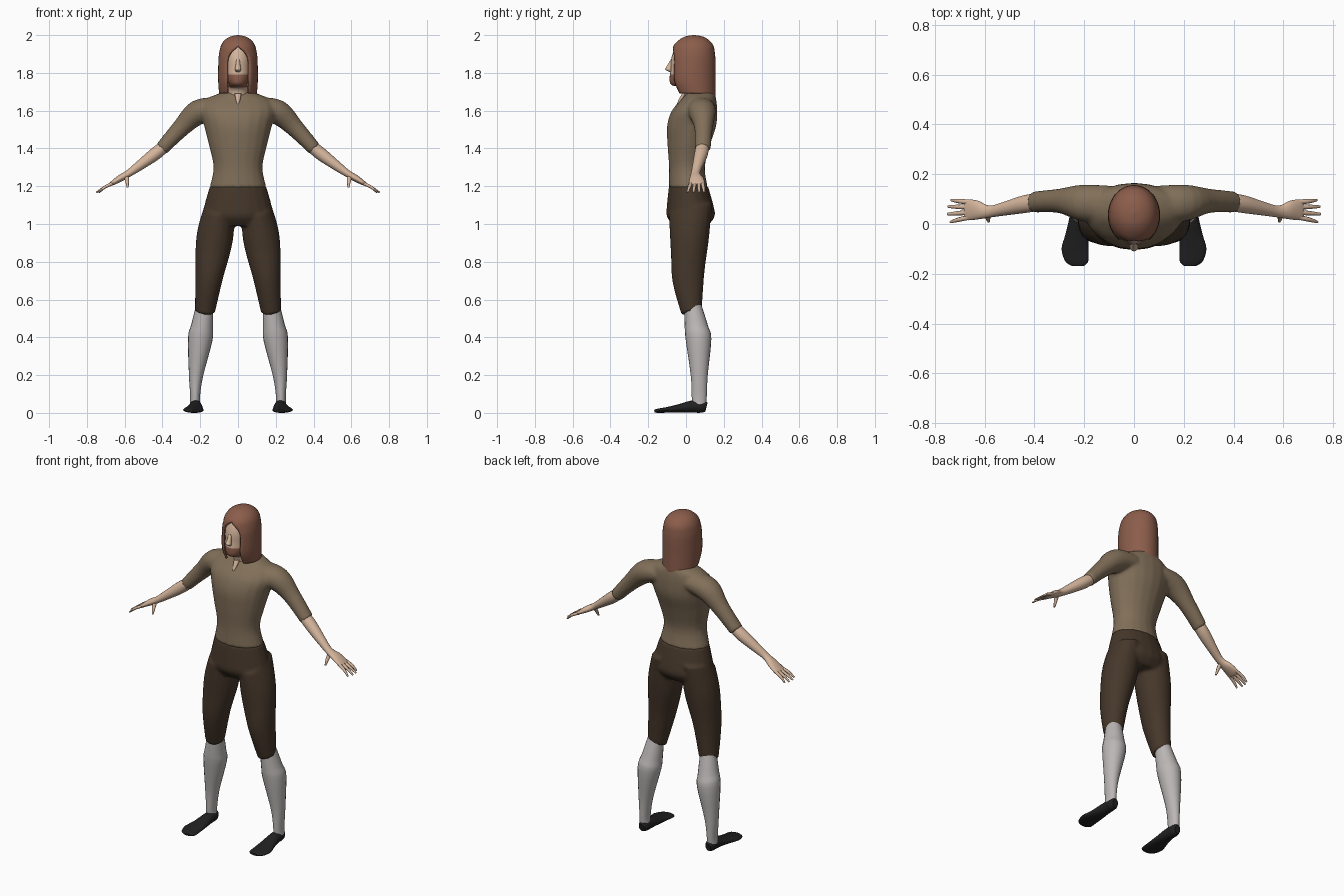
import bpy, bmesh, math
from mathutils import Vector

cube = bpy.data.objects.get("Cube")
if cube:
    bpy.data.objects.remove(cube)


def material(name, rgb):
    mat = bpy.data.materials.new(name)
    mat.use_nodes = True
    mat.diffuse_color = (*rgb, 1)
    mat.node_tree.nodes["Principled BSDF"].inputs["Base Color"].default_value = (*rgb, 1)
    return mat


skin = material("skin", (.66, .46, .33))
hair_brown = material("hair_brown", (.26, .11, .07))
shirt_tan = material("shirt_tan", (.22, .16, .1))
trouser_brown = material("trouser_brown", (.06, .038, .023))
sock_grey = material("sock_grey", (.5, .47, .47))
shoe_black = material("shoe_black", (.015, .015, .016))

DEPTH = Vector((0, 1, 0))
SLANT = Vector((0, 1, .3))
ACROSS = Vector((1, 0, 0))


def smooth_rows(rows, steps=4):
    """Pass a smooth spline through the rows of numbers."""
    out = []
    last = len(rows) - 1
    for i in range(last):
        quad = [rows[max(i - 1, 0)], rows[i], rows[i + 1], rows[min(i + 2, last)]]
        for s in range(steps):
            t = s / steps
            out.append([b + t / 2 * (c - a + t * (2*a - 5*b + 4*c - d + t * (3*(b - c) + d - a)))
                        for a, b, c, d in zip(*quad)])
    return out + [list(rows[-1])]


def loft(bm, rows, axis=DEPTH, side=1, sides=20):
    """Closed tube through rows of x, y, z, half width, half size along axis."""
    rows = smooth_rows(rows)
    centres = [Vector(r[:3]) for r in rows]
    rings = []
    for i, row in enumerate(rows):
        tangent = centres[min(i + 1, len(rows) - 1)] - centres[max(i - 1, 0)]
        width = tangent.cross(axis).normalized()
        ring = []
        for k in range(sides):
            a = math.tau * k / sides
            p = centres[i] + width * row[3] * math.cos(a) + axis * row[4] * math.sin(a)
            ring.append(bm.verts.new((p.x * side, p.y, max(p.z, 0))))
        rings.append(ring)
    for lower, upper in zip(rings, rings[1:]):
        for k in range(sides):
            n = (k + 1) % sides
            bm.faces.new((lower[k], lower[n], upper[n], upper[k]))
    bm.faces.new(rings[0])
    bm.faces.new(rings[-1])


def finish(name, bm, *mats):
    bmesh.ops.recalc_face_normals(bm, faces=bm.faces)
    mesh = bpy.data.meshes.new(name)
    bm.to_mesh(mesh)
    bm.free()
    obj = bpy.data.objects.new(name, mesh)
    bpy.context.collection.objects.link(obj)
    for mat in mats:
        mesh.materials.append(mat)
    bpy.ops.object.select_all(action='DESELECT')
    obj.select_set(True)
    bpy.context.view_layer.objects.active = obj
    bpy.ops.object.shade_smooth_by_angle(angle=math.radians(50))
    return obj


def fuse(obj):
    """Merge overlapping tubes into one continuous garment."""
    remesh = obj.modifiers.new("fuse", 'REMESH')
    remesh.mode = 'VOXEL'
    remesh.voxel_size = .009
    remesh.use_smooth_shade = True
    relax = obj.modifiers.new("relax", 'SMOOTH')
    relax.factor = .5
    relax.iterations = 5


# Shirt: torso and two sleeves
torso = [(0, .012, 1.19, .152, .104), (0, .005, 1.3, .13, .095), (0, .015, 1.42, .155, .113),
         (0, .03, 1.52, .18, .13), (0, .045, 1.6, .2, .12), (0, .068, 1.66, .17, .092),
         (0, .08, 1.7, .075, .07)]
sleeve = [(.1, .08, 1.615, .055, .075), (.21, .085, 1.592, .066, .073),
          (.3, .093, 1.51, .049, .049), (.405, .088, 1.397, .037, .043)]
bm = bmesh.new()
loft(bm, torso)
for side in (1, -1):
    loft(bm, sleeve, side=side)
fuse(finish("shirt", bm, shirt_tan))

# Trousers: hips and two legs
hips = [(0, .013, 1.2, .15, .104), (0, .022, 1.1, .178, .123), (0, .025, 1.04, .188, .127),
        (0, .025, .99, .17, .09)]
leg = [(.1, .025, 1.08, .08, .115), (.115, .022, .98, .095, .108), (.13, .02, .88, .095, .1),
       (.153, .013, .72, .074, .085), (.175, .03, .535, .053, .054)]
bm = bmesh.new()
loft(bm, hips)
for side in (1, -1):
    loft(bm, leg, SLANT, side)
fuse(finish("trousers", bm, trouser_brown))

# Socks, shoes and bare arms on both sides
sock = [(.175, .035, .58, .044, .044), (.19, .055, .46, .058, .062), (.2, .066, .39, .065, .068),
        (.222, .07, .2, .038, .045), (.227, .07, .09, .026, .04), (.227, .07, .04, .028, .036)]
shoe = [(.225, .108, .03, .024, .018), (.225, .085, .034, .033, .03), (.225, .03, .033, .032, .034),
        (.23, -.04, .023, .022, .045), (.237, -.1, .016, .015, .054), (.23, -.15, .011, .011, .046),
        (.226, -.168, .01, .006, .025)]
forearm = [(.38, .088, 1.418, .031, .035), (.44, .08, 1.37, .034, .036), (.52, .062, 1.31, .026, .028),
           (.58, .05, 1.267, .019, .024), (.625, .056, 1.241, .018, .037),
           (.665, .057, 1.216, .012, .042), (.68, .057, 1.207, .007, .036)]
thumb = [(.592, .045, 1.258, .014, .014), (.587, .025, 1.225, .01, .01), (.584, .01, 1.194, .005, .005)]
fingers = [(.088, .096, .735), (.068, .07, .748), (.047, .04, .75), (.027, .008, .738)]

for side, label in ((1, "left"), (-1, "right")):
    for part, rows, axis, mat in (("sock", sock, DEPTH, sock_grey), ("shoe", shoe, ACROSS, shoe_black)):
        bm = bmesh.new()
        loft(bm, rows, axis, side)
        finish(f"{label}_{part}", bm, mat)
    bm = bmesh.new()
    loft(bm, forearm, side=side)
    loft(bm, thumb, side=side, sides=10)
    for base, tip, reach in fingers:
        loft(bm, [(.66, base, 1.217, .009, .01), (.705, (base + tip) / 2, 1.195, .008, .009),
                  (reach, tip, 1.167, .004, .005)], side=side, sides=8)
    finish(f"{label}_forearm_and_hand", bm, skin)

# Head and neck, with the beard coloured by height
head = [(0, .05, 1.64, .055, .055), (0, .04, 1.715, .053, .055), (0, 0, 1.735, .046, .075),
        (0, 0, 1.765, .061, .087), (0, .015, 1.82, .07, .096), (0, .02, 1.88, .072, .097),
        (0, .03, 1.94, .064, .083), (0, .035, 1.97, .03, .05)]
bm = bmesh.new()
loft(bm, head, sides=28)
obj = finish("head", bm, skin, hair_brown)
for face in obj.data.polygons:
    if 1.725 < face.center.z < 1.797 and face.center.y < 0:
        face.material_index = 1

# Nose and the open neck of the shirt
nose = [(0, -.073, 1.87, .009, .008), (0, -.086, 1.835, .013, .016),
        (0, -.092, 1.818, .017, .018), (0, -.08, 1.806, .011, .01)]
neck_opening = [(0, -.01, 1.69, .018, .012), (0, -.03, 1.655, .011, .01), (0, -.045, 1.63, .003, .006)]
for name, rows in (("nose", nose), ("neck_opening", neck_opening)):
    bm = bmesh.new()
    loft(bm, rows, sides=12)
    finish(name, bm, skin)

# Long hair: shell with an arched gap for the face (height, y, half width, half depth, gap)
hair = [(1.69, .052, .1, .105, .058), (1.76, .036, .105, .12, .06), (1.86, .036, .104, .12, .06),
        (1.905, .038, .1, .115, .043), (1.945, .04, .09, .105, 0), (1.975, .042, .069, .078, 0),
        (1.993, .042, .038, .045, 0), (2, .042, .004, .005, 0)]
bm = bmesh.new()
rings = []
count = 32
for level, (z, y, wide, deep, gap) in enumerate(smooth_rows(hair)):
    start = math.asin(min(max(gap / wide, 0), 1))
    ring = []
    for k in range(count + 1):
        a = start + (math.tau - 2 * start) * k / count
        drop = .03 * max(0, -math.cos(a)) ** 2 * max(0, 1 - level / 4)
        ring.append(bm.verts.new((wide * math.sin(a), y - deep * math.cos(a), z - drop)))
    rings.append(ring)
for lower, upper in zip(rings, rings[1:]):
    for k in range(count):
        bm.faces.new((lower[k], lower[k + 1], upper[k + 1], upper[k]))
bm.faces.new(rings[-1][:-1])
bmesh.ops.remove_doubles(bm, verts=bm.verts, dist=.0002)
obj = finish("hair", bm, hair_brown)
shell = obj.modifiers.new("thickness", 'SOLIDIFY')
shell.thickness = .012
shell.offset = -1
